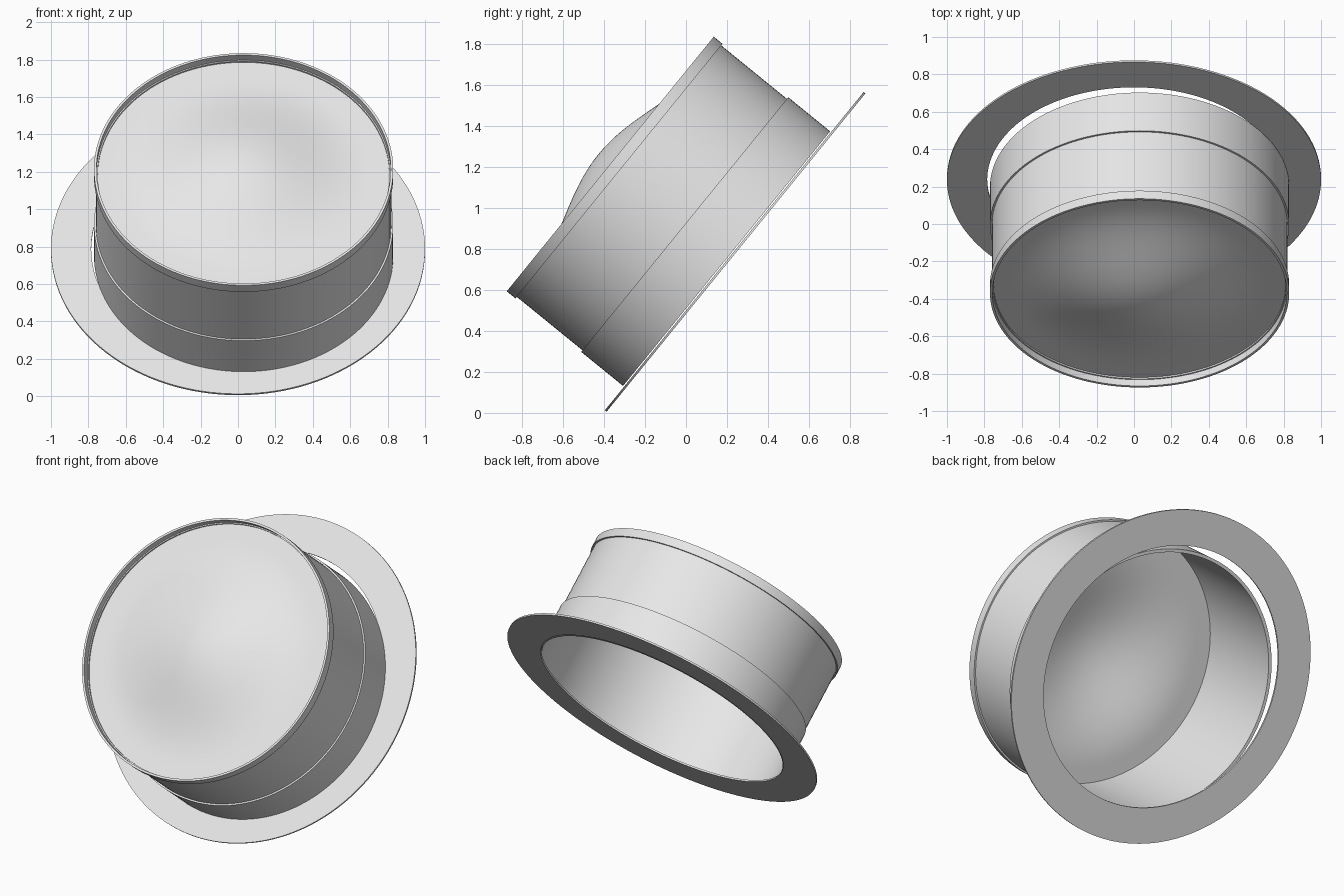
import bpy, math
from mathutils import Matrix

if "Cube" in bpy.data.objects:
    bpy.data.objects.remove(bpy.data.objects["Cube"])

SEG = 128
grey = bpy.data.materials.new("light grey")
grey.diffuse_color = (0.8, 0.8, 0.8, 1)
grey.use_nodes = True
grey.node_tree.nodes["Principled BSDF"].inputs["Base Color"].default_value = grey.diffuse_color

# Tilted frame of the hat: local z is the crown axis
TILT = Matrix(((1, 0, 0, 0),
               (0, 0.631, -0.776, 0.24),
               (0, 0.776, 0.631, 0.785),
               (0, 0, 0, 1)))


def lathe(name, profile, centre=(0, 0), closed=True):
    """Spin (radius, height) points round the local axis."""
    verts, rings = [], []
    for r, h in profile:
        if r == 0:
            rings.append([len(verts)] * SEG)
            verts.append((centre[0], centre[1], h))
            continue
        rings.append(list(range(len(verts), len(verts) + SEG)))
        for i in range(SEG):
            a = 2 * math.pi * i / SEG
            verts.append((centre[0] + r * math.cos(a), centre[1] + r * math.sin(a), h))
    faces = []
    n = len(rings)
    for k in range(n if closed else n - 1):
        a, b = rings[k], rings[(k + 1) % n]
        for i in range(SEG):
            j = (i + 1) % SEG
            f = list(dict.fromkeys((a[i], a[j], b[j], b[i])))
            faces.append(f)
    me = bpy.data.meshes.new(name)
    me.from_pydata(verts, [], faces)
    me.materials.append(grey)
    ob = bpy.data.objects.new(name, me)
    bpy.context.collection.objects.link(ob)
    ob.matrix_world = TILT
    bpy.ops.object.select_all(action='DESELECT')
    ob.select_set(True)
    bpy.context.view_layer.objects.active = ob
    bpy.ops.object.shade_smooth_by_angle(angle=math.radians(35))
    return ob


def tube(name, r_in, r_out, h0, h1, centre=(0, 0)):
    return lathe(name, [(r_out, h0), (r_out, h1), (r_in, h1), (r_in, h0)], centre)


C = (0.03, -0.052)                       # crown sits slightly off the brim centre

tube("brim", 0.785, 1.0, -0.005, 0.006)
tube("crown_wall", 0.78, 0.79, 0.012, 0.70, C)
tube("hat_band", 0.785, 0.80, 0.012, 0.275, C)
tube("top_rim", 0.787, 0.80, 0.688, 0.743, C)

# Crown top: recessed disc with a soft central bulge
BULGE, REACH = 0.128, 0.68
top = []
for k in range(25):
    r = 0.788 * (1 - k / 24)
    lift = BULGE * (0.5 + 0.5 * math.cos(math.pi * min(r / REACH, 1)))
    top.append((r if k < 24 else 0, 0.69 + lift))
lathe("crown_top", top, C, closed=False)
